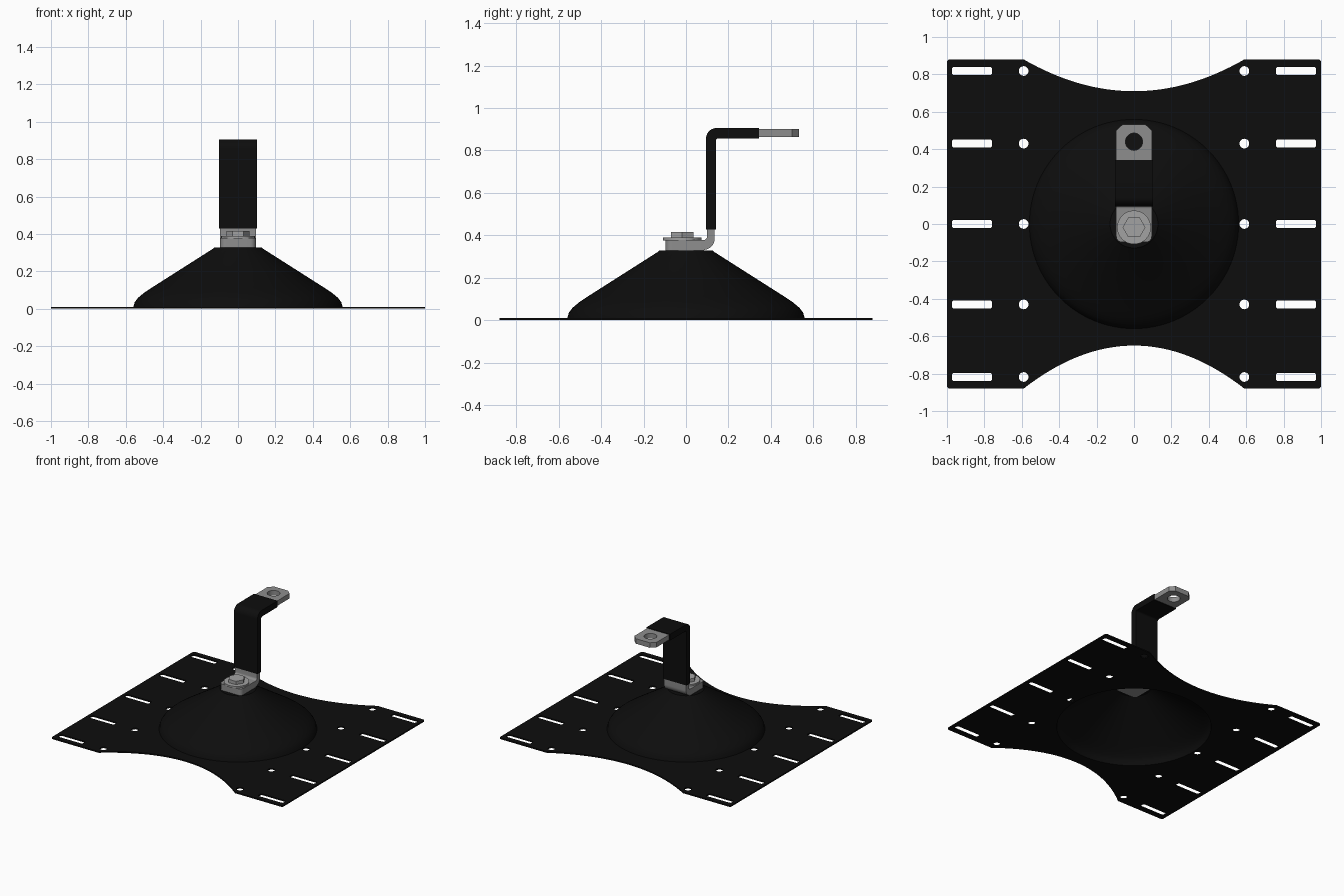
import bpy, bmesh, math
from mathutils import Matrix

if "Cube" in bpy.data.objects:
    bpy.data.objects.remove(bpy.data.objects["Cube"])


def material(name, value):
    m = bpy.data.materials.new(name)
    m.diffuse_color = (value, value, value, 1)
    m.use_nodes = True
    m.node_tree.nodes["Principled BSDF"].inputs["Base Color"].default_value = m.diffuse_color
    return m


BLACK = material("black coating", 0.004)
STEEL = material("bare steel", 0.27)
BRIGHT = material("bright bolt steel", 0.36)


def finish(ob, mat):
    ob.data.materials.clear()
    ob.data.materials.append(mat)
    bpy.ops.object.select_all(action='DESELECT')
    ob.select_set(True)
    bpy.context.view_layer.objects.active = ob
    bpy.ops.object.shade_smooth_by_angle(angle=math.radians(30))
    return ob


def slab(name, loops, z0, z1, mat, matrix=None):
    """Flat outline with holes, extruded from z0 to z1."""
    cu = bpy.data.curves.new(name, 'CURVE')
    cu.dimensions, cu.fill_mode = '2D', 'BOTH'
    cu.extrude = (z1 - z0) / 2
    for loop in loops:
        sp = cu.splines.new('POLY')
        sp.points.add(len(loop) - 1)
        for p, (x, y) in zip(sp.points, loop):
            p.co = (x, y, 0, 1)
        sp.use_cyclic_u = True
    ob = bpy.data.objects.new(name, cu)
    bpy.context.collection.objects.link(ob)
    bpy.ops.object.select_all(action='DESELECT')
    ob.select_set(True)
    bpy.context.view_layer.objects.active = ob
    bpy.ops.object.convert(target='MESH')
    ob = bpy.context.view_layer.objects.active
    ob.name = name
    me = ob.data
    me.transform(Matrix.Translation((0, 0, (z0 + z1) / 2)))
    if matrix:
        me.transform(matrix)
    bm = bmesh.new()
    bm.from_mesh(me)
    bmesh.ops.remove_doubles(bm, verts=bm.verts, dist=1e-5)
    bmesh.ops.recalc_face_normals(bm, faces=bm.faces)
    bm.to_mesh(me)
    bm.free()
    return finish(ob, mat)


def circle(cx, cy, r, n=32):
    return [(cx + r * math.cos(2 * math.pi * i / n), cy + r * math.sin(2 * math.pi * i / n))
            for i in range(n)]


def arc(cx, cy, r, a0, a1, n=6):
    return [(cx + r * math.cos(math.radians(a0 + (a1 - a0) * i / n)),
             cy + r * math.sin(math.radians(a0 + (a1 - a0) * i / n))) for i in range(n + 1)]


def rounded(x0, x1, y0, y1, r):
    return (arc(x1 - r, y1 - r, r, 0, 90) + arc(x0 + r, y1 - r, r, 90, 180)
            + arc(x0 + r, y0 + r, r, 180, 270) + arc(x1 - r, y0 + r, r, 270, 360))


def lathe(name, profile, mat, centre=(0, 0), n=96):
    """Closed (radius, z) profile turned around a vertical axis."""
    bm = bmesh.new()
    rings = [[bm.verts.new((x, y, z)) for x, y in circle(*centre, r, n)] for r, z in profile]
    for a, b in zip(rings, rings[1:] + rings[:1]):
        for i in range(n):
            j = (i + 1) % n
            bm.faces.new((a[i], a[j], b[j], b[i]))
    bmesh.ops.recalc_face_normals(bm, faces=bm.faces)
    me = bpy.data.meshes.new(name)
    bm.to_mesh(me)
    bm.free()
    ob = bpy.data.objects.new(name, me)
    bpy.context.collection.objects.link(ob)
    return finish(ob, mat)


# Base plate: waisted outline, round holes, slots and the opening under the dome
R = 0.015
STEPS = 32
xs = [0.59 * (1 - 2 * i / STEPS) for i in range(STEPS + 1)]
outline = arc(1 - R, 0.88 - R, R, 0, 90)
outline += [(x, 0.71 + 0.17 * (x / 0.59) ** 2) for x in xs]
outline += arc(-1 + R, 0.88 - R, R, 90, 180) + arc(-1 + R, -0.88 + R, R, 180, 270)
outline += [(-x, -0.65 - 0.23 * (x / 0.59) ** 2) for x in xs]
outline += arc(1 - R, -0.88 + R, R, 270, 360)
loops = [outline, circle(0, 0, 0.55, 96)]
for y in (-0.818, -0.43, 0, 0.43, 0.818):
    for s in (-1, 1):
        loops.append(circle(s * 0.59, y, 0.026, 24))
        c = s * 0.866
        loops.append(rounded(c - 0.107, c + 0.107, y - 0.022, y + 0.022, 0.012))
slab("base_plate", loops, 0, 0.01, BLACK)

# Hollow dome, with a flat lid around the bracket foot
outer = [(0.56, 0.008), (0.552, 0.035), (0.535, 0.058), (0.505, 0.083), (0.465, 0.11),
         (0.135, 0.32), (0.128, 0.327), (0.05, 0.327)]
inner = [(0.05, 0.321), (0.125, 0.321), (0.458, 0.103), (0.498, 0.076),
         (0.527, 0.052), (0.542, 0.032), (0.55, 0.0)]
lathe("dome", outer + inner, BLACK)

# Bracket, lower end: flat foot with rounded front corners
foot = [(-0.095, 0.085)] + arc(-0.065, -0.067, 0.03, 180, 270) \
    + arc(0.065, -0.067, 0.03, 270, 360) + [(0.095, 0.085)]
slab("bracket_foot", [foot], 0.318, 0.377, STEEL)

# Side-profile parts: drawn in (y, z) and extruded along x
SIDE = Matrix(((0, 0, 1, 0), (1, 0, 0, 0), (0, 1, 0, 0), (0, 0, 0, 1)))
bend = [(0.08, 0.331)] + arc(0.082, 0.384, 0.053, 270, 360, 8) + [(0.135, 0.44), (0.099, 0.44)] \
    + arc(0.082, 0.394, 0.017, 360, 270) + [(0.08, 0.377)]
slab("bracket_bend", [bend], -0.095, 0.095, STEEL, SIDE)

# Black sleeve over the upright and the upper bend
sleeve = [(0.141, 0.428)] + arc(0.153, 0.845, 0.012, 180, 90) + [(0.343, 0.857), (0.343, 0.906)] \
    + arc(0.146, 0.854, 0.052, 90, 180, 10) + [(0.094, 0.428)]
slab("bracket_sleeve", [sleeve], -0.102, 0.102, BLACK, SIDE)

# Bracket, upper end: chamfered tip with a hole
tip = [(-0.095, 0.335), (0.095, 0.335), (0.095, 0.5), (0.06, 0.533), (-0.06, 0.533), (-0.095, 0.5)]
slab("bracket_tip", [tip, circle(0, 0.44, 0.046)], 0.862, 0.901, STEEL)

# Washer and hex bolt head
BOLT_Y = -0.018
slab("washer", [circle(0, BOLT_Y, 0.09, 48)], 0.376, 0.389, BRIGHT)
slab("bolt_head", [circle(0, BOLT_Y, 0.061, 6)], 0.388, 0.415, BRIGHT)
